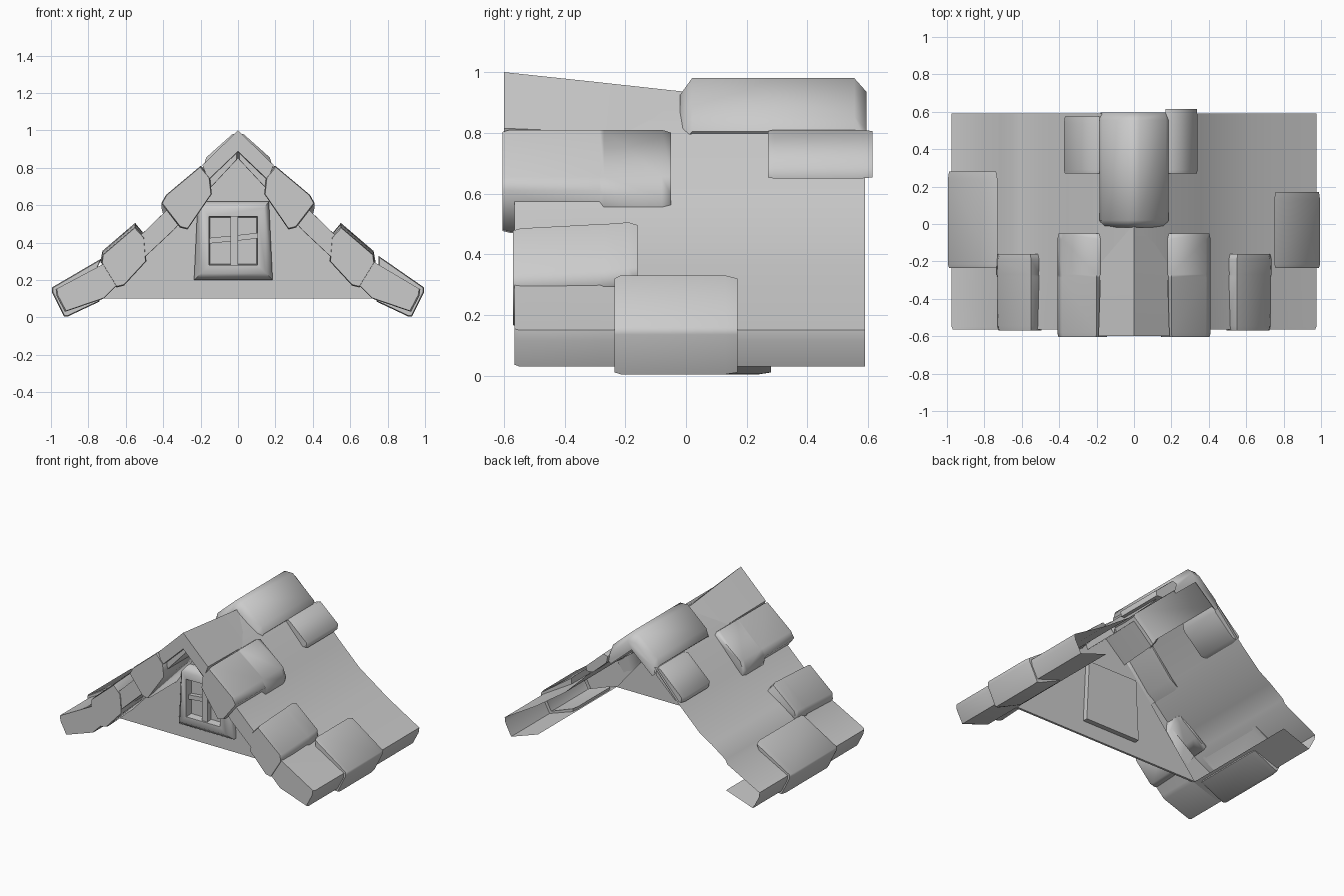
import bpy, bmesh, math
from mathutils import Vector

if "Cube" in bpy.data.objects:
    bpy.data.objects.remove(bpy.data.objects["Cube"], do_unlink=True)

grey = bpy.data.materials.new("plain grey")
grey.use_nodes = True
grey.diffuse_color = (0.6, 0.6, 0.6, 1)
grey.node_tree.nodes["Principled BSDF"].inputs["Base Color"].default_value = (0.6, 0.6, 0.6, 1)


def loft(name, rings, closed=True, caps=True, angle=50):
    """Join rings of points into a skin."""
    bm = bmesh.new()
    loops = [[bm.verts.new(p) for p in points] for points in rings]
    n = len(loops[0])
    for a, b in zip(loops, loops[1:]):
        for i in range(n if closed else n - 1):
            j = (i + 1) % n
            bm.faces.new((a[i], a[j], b[j], b[i]))
    if caps:
        bm.faces.new(loops[0])
        bm.faces.new(loops[-1])
    bmesh.ops.recalc_face_normals(bm, faces=bm.faces)
    mesh = bpy.data.meshes.new(name)
    bm.to_mesh(mesh)
    bm.free()
    mesh.materials.append(grey)
    obj = bpy.data.objects.new(name, mesh)
    bpy.context.collection.objects.link(obj)
    bpy.ops.object.select_all(action='DESELECT')
    obj.select_set(True)
    bpy.context.view_layer.objects.active = obj
    bpy.ops.object.shade_smooth_by_angle(angle=math.radians(angle))


def ring(section, y, side=1, shrink=1.0, drop=0.0):
    """Place an x-z section at depth y, optionally shrunk to its middle."""
    mx = sum(p[0] for p in section) / len(section)
    mz = sum(p[1] for p in section) / len(section)
    return [Vector((side * (mx + (x - mx) * shrink), y, mz + (z - mz) * shrink - drop))
            for x, z in section]


def tile(name, section, y0, y1, side):
    """Thin shingle with softened ends."""
    loft(name, [ring(section, y0, side, 0.95), ring(section, y0 + 0.02, side),
                ring(section, y1 - 0.04, side), ring(section, y1, side, 0.95)], angle=60)


def front_tile(name, wrap, thin, y0, y1, side, drop=0.0):
    """Shingle that wraps the verge, then thins out behind the gable."""
    loft(name, [ring(wrap, y0, side, 0.96, drop), ring(wrap, y0 + 0.025, side, 1, drop),
                ring(wrap, -0.285, side, 1, drop * 0.3), ring(thin, -0.27, side, 1, drop * 0.3),
                ring(thin, y1 - 0.03, side), ring(thin, y1, side, 0.93)], angle=75)


def slab(x1, z1, x2, z2, thick):
    """Section of a shingle whose top runs from point 1 to point 2."""
    a, b = Vector((x1, z1)), Vector((x2, z2))
    d = (b - a).normalized()
    n = Vector((d.y, -d.x)) * thick
    return [a, b, b + n * 0.5 + d * 0.02, b + n - d * 0.02, a + n + d * 0.02, a + n * 0.5 - d * 0.02]


# Slopes: one wavy sheet on each side, ending in a turned-under eave
upper = [(0, 0.935), (0.18, 0.795), (0.36, 0.595), (0.52, 0.44)]
eave = [(0.975, 0.15), (0.97, 0.115), (0.925, 0.03), (0.72, 0.1)]
middle = {1: [(0.63, 0.365), (0.73, 0.295)],
          -1: [(0.61, 0.385), (0.715, 0.31), (0.73, 0.28)]}
inner = [(0.7, 0.12), (0.5, 0.32), (0.34, 0.47), (0.14, 0.70), (0, 0.85)]
high = [(0.20, 0.81), (0.385, 0.655), (0.41, 0.61), (0.31, 0.48),
        (0.27, 0.47), (0.14, 0.66), (0.15, 0.75)]
high_thin = [(0.20, 0.81), (0.385, 0.655), (0.41, 0.59), (0.40, 0.55),
             (0.34, 0.59), (0.20, 0.755), (0.17, 0.79)]
low = [(0.55, 0.505), (0.725, 0.355), (0.73, 0.31), (0.65, 0.18),
       (0.61, 0.19), (0.49, 0.32), (0.50, 0.45)]
low_thin = [(0.55, 0.505), (0.725, 0.355), (0.735, 0.30), (0.715, 0.285),
            (0.64, 0.34), (0.53, 0.42), (0.505, 0.45)]
for side, word in ((1, "left"), (-1, "right")):
    top = upper + middle[side] + eave
    loft(word + "_slope", [ring(top, y, side) for y in (-0.28, 0.15, 0.59)], False, False)
    # Thick front verge in front of the gable, with a softened front edge
    loft(word + "_verge", [ring(top + inner, y, side, s) for y, s in
                           ((-0.565, 0.985), (-0.55, 1), (-0.28, 1))], angle=50)
    # Shingles at the front edge
    front_tile(word + "_upper_front_shingle", high, high_thin, -0.605, -0.05, side)
    front_tile(word + "_middle_front_shingle", low, low_thin, -0.57, -0.16, side, 0.02)

# Shingles that differ from side to side
tile("left_upper_back_shingle", slab(0.20, 0.81, 0.34, 0.685, 0.06), 0.27, 0.615, 1)
tile("right_upper_back_shingle", slab(0.20, 0.80, 0.375, 0.635, 0.06), 0.27, 0.575, -1)
brow = [(0.75, 0.33), (0.995, 0.16), (0.995, 0.135), (0.93, 0.004), (0.91, 0.005), (0.74, 0.085),
        (0.74, 0.11), (0.915, 0.045), (0.955, 0.12), (0.95, 0.155), (0.75, 0.27)]
tile("left_eave_shingle", brow, -0.235, 0.17, 1)
tile("right_eave_shingle", [(0.73, 0.315)] + brow[1:], -0.235, 0.28, -1)


# Ridge: rising front cap and level back cap
def cap(h, w, drop, t):
    return [(-w, h - drop), (0, h), (w, h - drop), (w - 0.03, h - drop - t),
            (0, h - t * 1.4), (-w + 0.03, h - drop - t)]


def back_cap(h, w):
    return [(-w, h - 0.18), (-w * 0.92, h - 0.13), (-0.03, h - 0.005), (0.03, h - 0.005),
            (w * 0.92, h - 0.13), (w, h - 0.18), (w - 0.02, h - 0.2), (0, h - 0.06),
            (0.02 - w, h - 0.2)]


loft("front_ridge_cap", [ring(cap(1.0, 0.19, 0.185, 0.08), -0.60),
                         ring(cap(0.968, 0.18, 0.165, 0.08), -0.3),
                         ring(cap(0.935, 0.17, 0.15, 0.05), 0.0)], angle=40)
loft("back_ridge_cap", [ring(back_cap(h, w), y) for y, h, w in
                        ((-0.02, 0.93, 0.165), (0.02, 0.985, 0.185),
                         (0.555, 0.985, 0.185), (0.595, 0.94, 0.18))], angle=50)

# Gable wall
wall = [(-0.72, 0.1), (0.72, 0.1), (0.36, 0.53), (0.12, 0.8), (0, 0.9), (-0.12, 0.8), (-0.36, 0.53)]
loft("gable_wall", [ring(wall, y) for y in (-0.285, -0.27)], angle=20)


# Window: sloping frame around a recessed pane
def quad(x0, x1, z0, z1, pinch=0.0):
    return [(x0, z0), (x1, z0), (x1 - pinch, z1), (x0 + pinch, z1)]


outer = quad(-0.235, 0.185, 0.20, 0.62, 0.02)
loft("window_frame", [ring(outer, -0.235), ring(outer, -0.31),
                      ring(quad(-0.20, 0.15, 0.235, 0.585, 0.01), -0.345),
                      ring(quad(-0.155, 0.105, 0.28, 0.54), -0.345),
                      ring(quad(-0.15, 0.10, 0.285, 0.535), -0.295)], angle=55)


def box(name, section, y0, y1):
    loft(name, [ring(section, y) for y in (y0, y1)], angle=20)


box("window_upright", quad(-0.04, 0.0, 0.28, 0.54), -0.335, -0.29)
for word, x0, x1, z in (("right", -0.155, -0.035, 0.395), ("left", -0.005, 0.105, 0.41)):
    box("window_crossbar_" + word,
        [(x0, z), (x1, z + 0.012), (x1, z + 0.042), (x0, z + 0.03)], -0.325, -0.29)

# Small wall plates beside and above the window
box("side_plate", quad(0.19, 0.275, 0.31, 0.49), -0.292, -0.284)
box("top_plate", quad(-0.1, 0.0, 0.70, 0.80), -0.292, -0.284)
